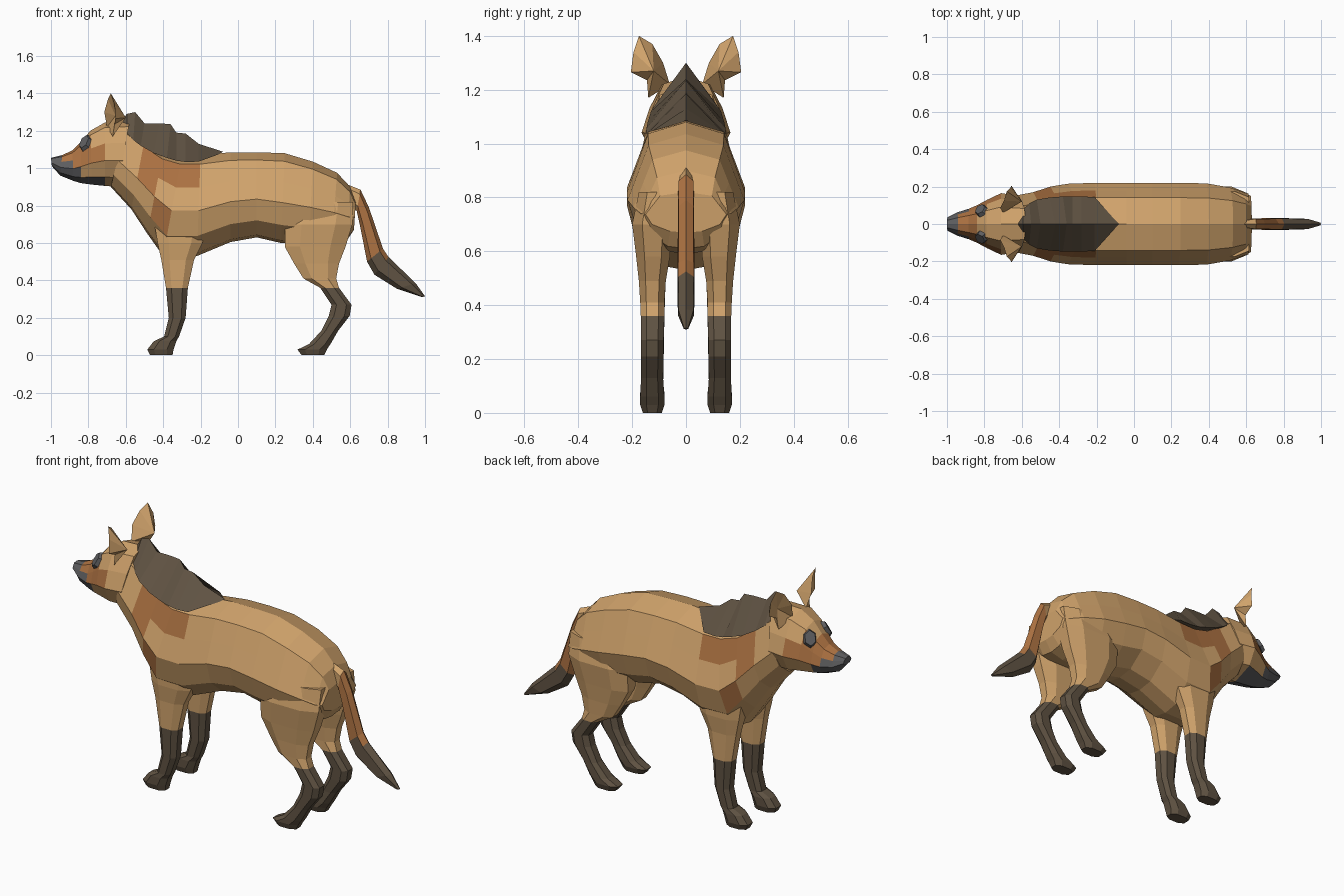
import bpy, bmesh, math
from mathutils import Vector

if "Cube" in bpy.data.objects:
    bpy.data.objects.remove(bpy.data.objects["Cube"])


def material(name, rgb):
    m = bpy.data.materials.new(name)
    m.diffuse_color = (*rgb, 1)
    m.use_nodes = True
    m.node_tree.nodes["Principled BSDF"].inputs["Base Color"].default_value = m.diffuse_color
    return m


TAN, RUST, DARK, GREY = range(4)
MATS = [material("tan fur", (0.64, 0.37, 0.15)), material("rust fur", (0.42, 0.17, 0.055)),
        material("dark brown fur", (0.115, 0.085, 0.055)), material("grey muzzle", (0.11, 0.11, 0.115))]


def finish(name, bm, rule, mirror=False):
    bmesh.ops.recalc_face_normals(bm, faces=bm.faces)
    for f in bm.faces:
        f.material_index = rule(f.calc_center_median())
    me = bpy.data.meshes.new(name)
    bm.to_mesh(me)
    bm.free()
    for m in MATS:
        me.materials.append(m)
    ob = bpy.data.objects.new(name, me)
    bpy.context.collection.objects.link(ob)
    if mirror:
        mod = ob.modifiers.new("mirror", 'MIRROR')
        mod.use_axis = (False, True, False)
        mod.use_mirror_merge = False
    return ob


def loft(name, rings, rule, mirror=False, cells=None):
    """Skin closed rings; cells maps (ring, abs row) to a colour."""
    bm = bmesh.new()
    vs = [[bm.verts.new(p) for p in r] for r in rings]
    n = len(rings[0])
    for a, b in zip(vs, vs[1:]):
        for j in range(n):
            k = (j + 1) % n
            bm.faces.new((a[j], a[k], b[k], b[j]))
    bm.faces.new(vs[0])
    bm.faces.new(vs[-1])
    return finish(name, bm, rule, mirror)


def section(xt, zt, xb, zb, w, prof):
    """Symmetric ring between a top and a bottom point; prof = (fraction down, width)."""
    half = [Vector((xt + (xb - xt) * t, w * k, zt + (zb - zt) * t)) for t, k in prof]
    return half + [Vector((p.x, -p.y, p.z)) for p in half[-2:0:-1]]


# Body and neck
BODY = [(0, 0), (.09, .64), (.32, .82), (.55, 1), (.8, .84), (.97, .4), (1, 0)]
stations = [(-.60, 1.22, -.68, .90, .15), (-.50, 1.15, -.57, .78, .17), (-.40, 1.09, -.485, .65, .20),
            (-.30, 1.07, -.40, .53, .215), (-.20, 1.07, -.22, .53, .22), (-.04, 1.085, -.04, .605, .22),
            (.10, 1.085, .10, .63, .22), (.25, 1.08, .23, .60, .22), (.40, 1.035, .38, .59, .217),
            (.53, .975, .50, .59, .195), (.60, .90, .58, .61, .168), (.63, .82, .62, .67, .15)]


def body_rule(c):
    y = abs(c.y)
    if y < .09:
        return TAN
    for x0, x1, z0, z1 in ((-.49, -.36, .94, 1.05), (-.34, -.22, .86, .96),
                           (-.47, -.32, .66, .82)):
        if x0 < c.x < x1 and z0 < c.z < z1:
            return RUST
    return TAN


loft("body", [section(*s, BODY) for s in stations], body_rule)

# Head with muzzle
HEAD = [(0, 0), (.08, .55), (.33, .82), (.6, 1), (.86, .72), (1, 0)]
head = [(-1.0, 1.055, -.995, 1.01, .036), (-.94, 1.07, -.95, .96, .062), (-.885, 1.095, -.88, .932, .082),
        (-.84, 1.14, -.84, .92, .10), (-.79, 1.20, -.78, .912, .13), (-.71, 1.245, -.71, .905, .165),
        (-.58, 1.25, -.64, .90, .15)]


def head_rule(c):
    if c.x < -.93 or (c.x < -.70 and c.z < 1.045 - .62 * (c.x + .93)):
        return GREY
    if c.x < -.83 or (c.x < -.72 and 1.0 < c.z < 1.14):
        return RUST
    return TAN


loft("head", [section(*s, HEAD) for s in head], head_rule)

# Eye patches
bm = bmesh.new()
bmesh.ops.create_cone(bm, cap_ends=True, segments=6, radius1=.05, radius2=.04, depth=.02)
normal = Vector((-.62, .6, .5))
rot = normal.to_track_quat('Z', 'Y').to_matrix()
bmesh.ops.scale(bm, vec=(.75, 1, 1), verts=bm.verts)
bmesh.ops.rotate(bm, matrix=rot, verts=bm.verts)
bmesh.ops.translate(bm, vec=(-.818, .074, 1.137), verts=bm.verts)
finish("eye_patches", bm, lambda c: GREY, True)

# Ears: an outline joined to a back ridge and an inner hollow
bm = bmesh.new()
outline = [(-.70, .06, 1.22), (-.715, .085, 1.30), (-.695, .125, 1.37), (-.68, .175, 1.40),
           (-.66, .195, 1.34), (-.655, .205, 1.265), (-.66, .145, 1.235), (-.67, .14, 1.17)]
rim = [bm.verts.new(p) for p in outline]
for tip in ((-.60, .12, 1.27), (-.655, .13, 1.28)):
    v = bm.verts.new(tip)
    for a, b in zip(rim, rim[1:] + rim[:1]):
        bm.faces.new((a, b, v))
finish("ears", bm, lambda c: TAN, True)

# Mane: tent-shaped crest
mane = [(-.63, 1.235, -.60, 1.20, .06), (-.595, 1.29, -.59, 1.18, .085), (-.55, 1.30, -.56, 1.15, .11),
        (-.50, 1.24, -.52, 1.12, .13), (-.42, 1.24, -.45, 1.08, .142), (-.36, 1.235, -.38, 1.055, .147),
        (-.33, 1.19, -.33, 1.04, .147), (-.28, 1.185, -.28, 1.033, .147), (-.21, 1.13, -.21, 1.035, .144),
        (-.08, 1.088, -.10, 1.075, .02)]
loft("mane", [[Vector((xp, 0, zp)), Vector((xb, w, zb)), Vector((xb, -w, zb))]
              for xp, zp, xb, zb, w in mane], lambda c: DARK)


# Legs: chamfered box rings stacked upwards
def leg_ring(z, x0, x1, y0, y1):
    cx, cy = (x1 - x0) * .25, (y1 - y0) * .25
    return [Vector((x, y, z)) for x, y in
            ((x0 + cx, y0), (x1 - cx, y0), (x1, y0 + cy), (x1, y1 - cy),
             (x1 - cx, y1), (x0 + cx, y1), (x0, y1 - cy), (x0, y0 + cy))]


front = [(0, -.47, -.35, .09, .16), (.03, -.485, -.345, .08, .17), (.075, -.45, -.33, .08, .17),
         (.10, -.395, -.315, .085, .167), (.20, -.37, -.28, .083, .167), (.36, -.385, -.268, .08, .168),
         (.51, -.41, -.235, .075, .168), (.60, -.43, -.19, .06, .178), (.78, -.46, -.15, .05, .18)]
rear = [(0, .34, .46, .09, .16), (.03, .318, .475, .08, .17), (.06, .38, .495, .08, .17),
        (.13, .445, .535, .085, .167), (.21, .485, .597, .083, .167), (.27, .50, .607, .083, .167),
        (.36, .44, .54, .08, .168), (.41, .35, .525, .08, .17), (.49, .30, .54, .075, .175),
        (.58, .25, .575, .06, .185), (.70, .25, .612, .05, .20), (.82, .30, .615, .05, .175)]
for name, data in (("front_legs", front), ("hind_legs", rear)):
    loft(name, [leg_ring(*r) for r in data], lambda c: DARK if c.z < .375 else TAN, True)

# Tail: upper and lower edge points with half width
tail = [(.58, .915, .60, .80, .02), (.655, .885, .635, .77, .03), (.70, .79, .655, .68, .03),
        (.775, .57, .69, .50, .032), (.805, .525, .73, .43, .032), (.95, .385, .85, .355, .03),
        (1.0, .315, .985, .31, .008)]
TAIL = [(0, 0), (.2, .9), (.75, 1), (1, 0)]
loft("tail", [section(*s, TAIL) for s in tail],
     lambda c: TAN if c.x < .64 else (RUST if c.z > .53 else DARK))
